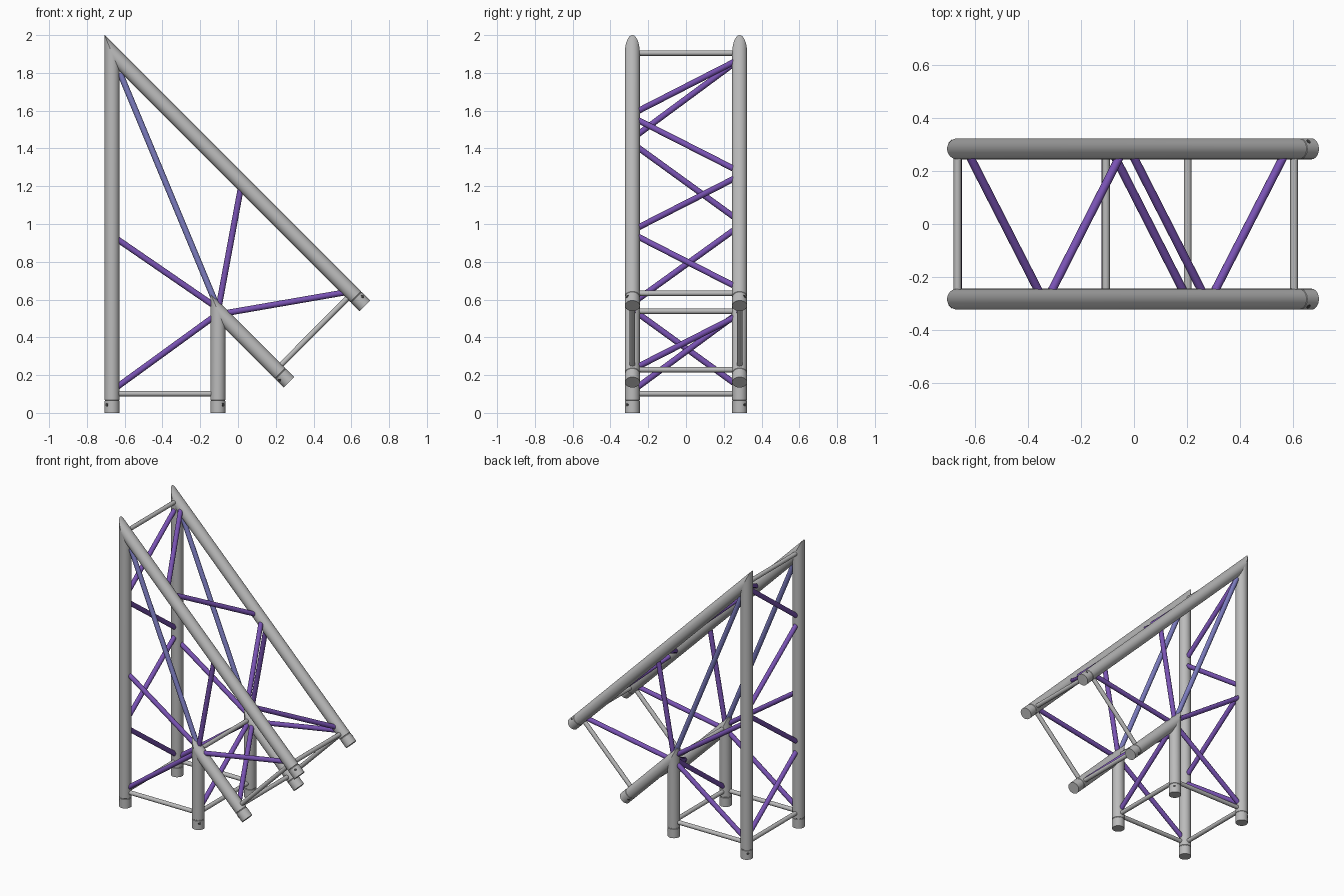
import bpy
import bmesh
import math
from mathutils import Vector

if "Cube" in bpy.data.objects:
    bpy.data.objects.remove(bpy.data.objects["Cube"])


def material(name, rgb):
    m = bpy.data.materials.new(name)
    m.diffuse_color = (*rgb, 1)
    m.use_nodes = True
    m.node_tree.nodes["Principled BSDF"].inputs["Base Color"].default_value = m.diffuse_color
    return m


GREY = material("aluminium grey", (0.50, 0.50, 0.50))
PURPLE = material("purple", (0.19, 0.085, 0.45))
BLUE = material("periwinkle blue", (0.21, 0.21, 0.54))
DARK = material("dark hole", (0.06, 0.06, 0.06))

R = 0.0395      # main tube radius
Y = 0.284       # tube centre line, front and back
LEFT, INNER = -0.667, -0.106                  # leg positions
TOP_Z, INNER_Z = 1.905, 0.538                 # corner heights


def tube(name, a, b, r, mat, sides=16, mitre=None, rings=None):
    """Tube from a to b; a can be cut by a mitre plane, rings = (distance from b, radius)."""
    a, b = Vector(a), Vector(b)
    d = (b - a).normalized()
    side = Vector((0, 1, 0)) if abs(d.y) < 0.9 else Vector((1, 0, 0))
    u = (side - d * side.dot(d)).normalized()
    v = d.cross(u)
    bm = bmesh.new()
    loops = []
    stations = [(a, r)] + [(b - d * s, rr) for s, rr in (rings or [])] + [(b, r)]
    for i, (c, rr) in enumerate(stations):
        loop = []
        for k in range(sides):
            t = 2 * math.pi * k / sides
            off = (u * math.cos(t) + v * math.sin(t)) * rr
            if i == 0 and mitre:
                off -= d * (off.dot(mitre) / d.dot(mitre))
            loop.append(bm.verts.new(c + off))
        loops.append(loop)
    for p, q in zip(loops, loops[1:]):
        for k in range(sides):
            n = (k + 1) % sides
            bm.faces.new((p[k], p[n], q[n], q[k]))
    bm.faces.new(loops[-1])
    if not mitre:
        bm.faces.new(loops[0][::-1])
    bmesh.ops.recalc_face_normals(bm, faces=bm.faces)
    me = bpy.data.meshes.new(name)
    bm.to_mesh(me)
    bm.free()
    me.materials.append(mat)
    ob = bpy.data.objects.new(name, me)
    bpy.context.collection.objects.link(ob)
    bpy.ops.object.select_all(action='DESELECT')
    ob.select_set(True)
    bpy.context.view_layer.objects.active = ob
    bpy.ops.object.shade_smooth_by_angle(angle=math.radians(35))
    return ob


def main_tube(name, corner, end, mitre, out):
    """Mitred tube with a sleeve groove and pin hole near its free end."""
    tube(name, corner, end, R, GREY, 40, mitre,
         [(0.068, R), (0.066, R - 0.002), (0.064, R - 0.002), (0.062, R)])
    end, out = Vector(end), Vector(out).normalized()
    d = (end - Vector(corner)).normalized()
    c = end - d * 0.043
    tube(name + "_pin_hole", c + out * (R - 0.006), c + out * (R + 0.0008),
         0.009, DARK, 14)


def upper(x):
    return TOP_Z + LEFT - x


def lower(x):
    return INNER_Z + INNER - x


# Mitre plane between a vertical leg and its 45 degree arm
DOWN = Vector((0, 0, -1))
ARM = Vector((1, 0, -1)).normalized()
MITRE = DOWN - ARM

for side, s in (("front", -1), ("back", 1)):
    y = s * Y
    # Main legs and sloping arms
    main_tube(side + "_tall_leg", (LEFT, y, TOP_Z), (LEFT, y, 0), MITRE, (-1, s, 0))
    main_tube(side + "_long_arm", (LEFT, y, TOP_Z), (0.671, y, upper(0.671)),
              MITRE, (0.7, s, 0.7))
    main_tube(side + "_short_leg", (INNER, y, INNER_Z), (INNER, y, 0), MITRE, (1, s, 0))
    main_tube(side + "_short_arm", (INNER, y, INNER_Z), (0.27, y, lower(0.27)),
              MITRE, (-0.7, s, -0.7))

    # Thin grey end bars
    tube(side + "_base_bar", (LEFT, y, 0.102), (INNER, y, 0.102), 0.0145, GREY)
    tube(side + "_end_bar", (0.605, y, upper(0.605)), (0.203, y, lower(0.203)),
         0.0145, GREY)

    # Side braces fanning out from the inner corner
    for i, (a, b) in enumerate([((-0.65, 0.927), (-0.11, 0.556)),
                                ((-0.65, 0.130), (-0.11, 0.522)),
                                ((0.016, 1.197), (-0.104, 0.550)),
                                ((0.585, 0.641), (-0.09, 0.524))]):
        tube(f"{side}_fan_brace_{i + 1}", (a[0], y, a[1]), (b[0], y, b[1]),
             0.016, PURPLE)
    tube(side + "_blue_brace", (-0.625, y, 1.80), (-0.115, y, 0.575), 0.016, BLUE)

# Grey cross bars joining front and back
for i, (x, z) in enumerate([(LEFT, 0.102), (INNER, 0.102), (LEFT, 1.905),
                            (INNER, INNER_Z), (0.203, lower(0.203)),
                            (0.605, upper(0.605))]):
    tube(f"cross_bar_{i + 1}", (x, -Y, z), (x, Y, z), 0.0145, GREY)


def cross_brace(name, back, front):
    """Brace between the inner faces of the back and front tubes."""
    yb = Y - 0.03
    tube(name, (back[0], yb, back[1]), (front[0], -yb, front[1]), 0.016, PURPLE)


# Zigzag braces between the tall legs
for i, (zb, zf) in enumerate([(1.850, 1.475), (1.037, 1.405),
                              (0.968, 0.602), (0.158, 0.526)]):
    cross_brace(f"tall_leg_zigzag_{i + 1}", (LEFT, zb), (LEFT, zf))
cross_brace("short_leg_zigzag", (INNER, 0.512), (INNER, 0.138))

# Zigzag braces between the arms
for i, (xb, xf) in enumerate([(-0.62, -0.36), (-0.054, -0.312),
                              (-0.002, 0.257), (0.565, 0.305)]):
    cross_brace(f"long_arm_zigzag_{i + 1}", (xb, upper(xb)), (xf, upper(xf)))
cross_brace("short_arm_zigzag", (-0.072, lower(-0.072)), (0.187, lower(0.187)))
